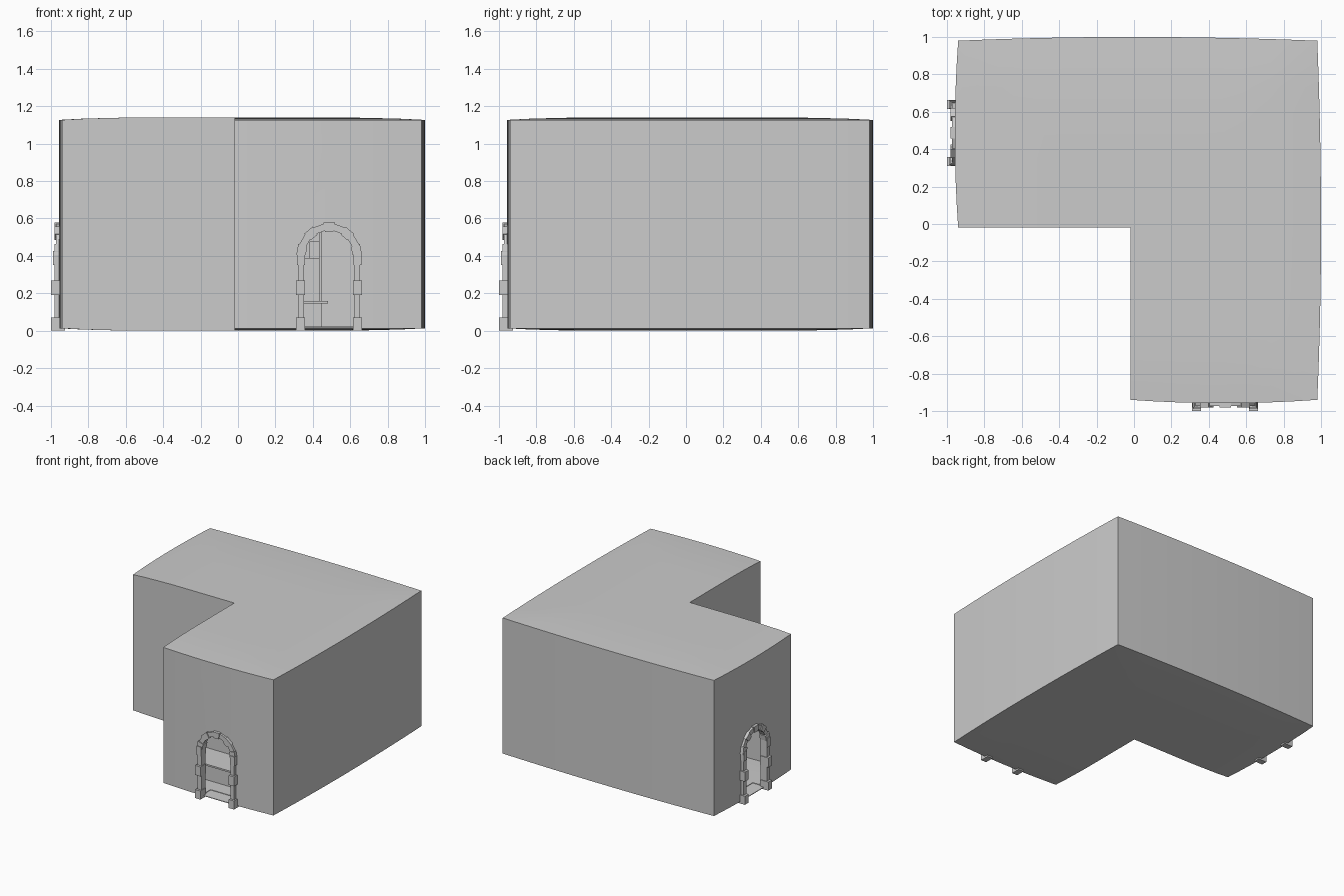
import bpy, bmesh, math
from mathutils import Vector

if "Cube" in bpy.data.objects:
    bpy.data.objects.remove(bpy.data.objects["Cube"])

DOOR_X, SPRING, R_IN, R_OUT = 0.487, 0.405, 0.128, 0.172


def finish(bm, name, swap=False):
    """Make an object; swap mirrors it across the diagonal of the L."""
    if swap:
        for v in bm.verts:
            v.co.x, v.co.y = v.co.y, v.co.x
    bmesh.ops.recalc_face_normals(bm, faces=bm.faces)
    me = bpy.data.meshes.new(name)
    bm.to_mesh(me)
    bm.free()
    ob = bpy.data.objects.new(name, me)
    bpy.context.collection.objects.link(ob)
    return ob


def prism(bm, outline, y0, y1):
    """Extrude an x-z outline from y0 to y1."""
    f = [bm.verts.new((x, y0, z)) for x, z in outline]
    b = [bm.verts.new((x, y1, z)) for x, z in outline]
    bm.faces.new(f)
    bm.faces.new(b)
    n = len(f)
    for i in range(n):
        bm.faces.new((f[i], f[(i + 1) % n], b[(i + 1) % n], b[i]))


def box(bm, x0, x1, y0, y1, z0, z1):
    prism(bm, [(x0, z0), (x1, z0), (x1, z1), (x0, z1)], y0, y1)


# --- L-shaped shell with gently bulging walls, roof and floor
N = 8


def ground(i, j):
    u, v = i / N, j / N
    along = lambda t: -0.02 + (0.92 if t < 0 else 1.0) * t

    def bulged(a, b):
        p = along(a)
        if a > 0:
            p += 0.02 * (1 - b * b) * a ** 4
        elif b >= 0:
            p -= 0.018 * 4 * b * (1 - b) * a ** 4
        return p
    return bulged(u, v), bulged(v, u)


def dome(i, j):
    u, v = i / N, j / N
    edge = min(1 - abs(u), 1 - abs(v))
    return 0.013 * min(1, edge / 0.4) ** 0.6


bm = bmesh.new()
grid = {}
for i in range(-N, N + 1):
    for j in range(-N, N + 1):
        if i >= 0 or j >= 0:
            x, y = ground(i, j)
            d = dome(i, j)
            grid[i, j] = (bm.verts.new((x, y, 0.013 - d)),
                          bm.verts.new((x, y, 1.127 + d)))
edges = {}
for i in range(-N, N):
    for j in range(-N, N):
        if i < 0 and j < 0:
            continue
        loop = [(i, j), (i + 1, j), (i + 1, j + 1), (i, j + 1)]
        for level in (0, 1):
            bm.faces.new([grid[k][level] for k in loop])
        for a, b in zip(loop, loop[1:] + loop[:1]):
            edges.setdefault(frozenset((a, b)), []).append((a, b))
for pairs in edges.values():
    if len(pairs) == 1:
        a, b = pairs[0]
        bm.faces.new((grid[a][0], grid[b][0], grid[b][1], grid[a][1]))
shell = finish(bm, "building_shell")
bpy.context.view_layer.objects.active = shell
shell.select_set(True)
bpy.ops.object.shade_smooth_by_angle(angle=math.radians(35))
shell.select_set(False)
wall = shell.modifiers.new("wall_thickness", 'SOLIDIFY')
wall.thickness, wall.offset = 0.015, -1


def arc(r, a):
    return DOOR_X + r * math.cos(a), SPRING + r * math.sin(a)


for swap, side in ((False, "front"), (True, "left")):
    # --- arched doorway opening
    bm = bmesh.new()
    r = 0.14
    outline = [(DOOR_X - r, 0.018), (DOOR_X + r, 0.018)]
    outline += [arc(r, math.pi * k / 14) for k in range(15)]
    prism(bm, outline, -1.1, -0.85)
    cutter = finish(bm, side + "_door_cutter", swap)
    cutter.hide_render = True
    cutter.display_type = 'WIRE'
    cut = shell.modifiers.new("doorway", 'BOOLEAN')
    cut.operation, cut.solver, cut.object = 'DIFFERENCE', 'EXACT', cutter

    # --- stone posts: alternating wide and narrow blocks
    bm = bmesh.new()
    for s in (-1, 1):
        for z0, z1, inner, outer, y in ((0, 0.07, 0.128, 0.177, -1.0),
                                        (0.07, 0.19, 0.133, 0.166, -0.982),
                                        (0.19, 0.268, 0.128, 0.177, -1.0),
                                        (0.268, 0.35, 0.133, 0.166, -0.982),
                                        (0.35, 0.425, 0.130, 0.172, -0.988)):
            xa, xb = sorted((DOOR_X + s * inner, DOOR_X + s * outer))
            box(bm, xa, xb, y, -0.925, z0, z1)
    finish(bm, side + "_door_posts", swap)

    # --- arch stones, alternating in depth and size
    bm = bmesh.new()
    count = 9
    for k in range(count):
        a0, a1 = math.pi * k / count, math.pi * (k + 1) / count
        grow = 0.003 if k % 2 == 0 else -0.003
        ri, ro = R_IN - grow, R_OUT + grow
        prism(bm, [arc(ri, a0), arc(ro, a0), arc(ro, a1), arc(ri, a1)],
              -0.982 + (0 if k % 2 == 0 else 0.008), -0.925)
    finish(bm, side + "_door_arch", swap)

# --- furniture seen through the front door
bm = bmesh.new()
box(bm, 0.0, 0.45, -0.72, -0.42, 0.01, 0.145)
box(bm, 0.0, 0.48, -0.74, -0.40, 0.145, 0.158)
finish(bm, "counter")
bm = bmesh.new()
box(bm, 0.0, 0.435, -0.50, -0.40, 0.158, 0.39)
box(bm, 0.38, 0.435, -0.48, -0.42, 0.39, 0.48)
box(bm, 0.435, 0.45, -0.46, -0.42, 0.158, 0.62)
finish(bm, "cabinet")
